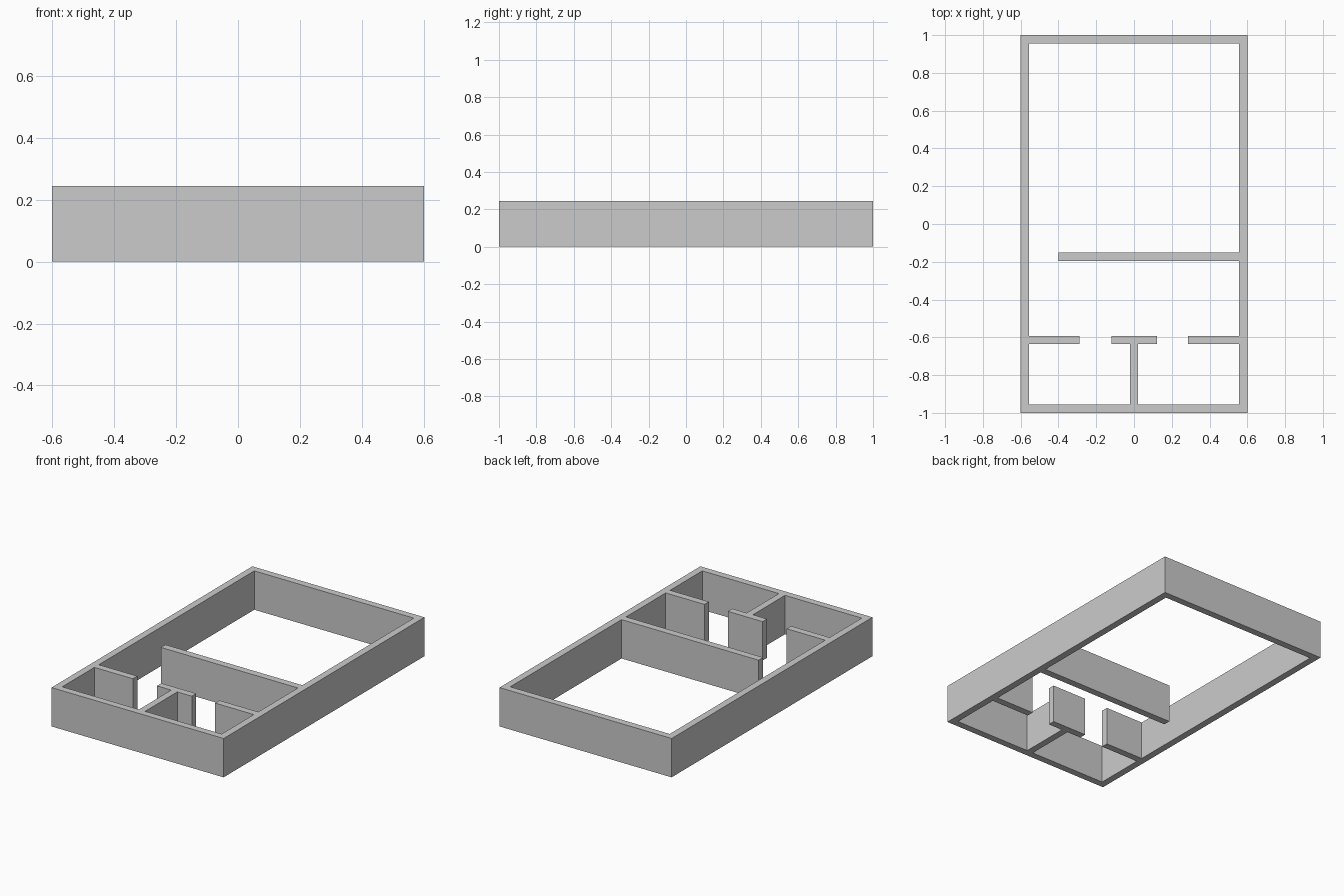
import bpy, bmesh

if "Cube" in bpy.data.objects:
    bpy.data.objects.remove(bpy.data.objects["Cube"])

H = 0.245          # wall height
T = 0.044          # wall thickness
W, L = 0.6, 1.0    # half width and half length of the plan
IN = W - T         # inner face of the side walls


def add_object(name, bm):
    bmesh.ops.recalc_face_normals(bm, faces=bm.faces)
    mesh = bpy.data.meshes.new(name)
    bm.to_mesh(mesh)
    bm.free()
    bpy.context.collection.objects.link(bpy.data.objects.new(name, mesh))


def rect(bm, x0, x1, y0, y1, z):
    return [bm.verts.new(p) for p in
            ((x0, y0, z), (x1, y0, z), (x1, y1, z), (x0, y1, z))]


def wall(name, x0, x1, y0, y1):
    bm = bmesh.new()
    base = bm.faces.new(rect(bm, x0, x1, y0, y1, 0))
    grown = bmesh.ops.extrude_face_region(bm, geom=[base], use_keep_orig=True)
    top = [v for v in grown["geom"] if isinstance(v, bmesh.types.BMVert)]
    bmesh.ops.translate(bm, vec=(0, 0, H), verts=top)
    add_object(name, bm)


# Outer walls: one continuous mitred ring
bm = bmesh.new()
loops = [rect(bm, -x, x, -y, y, z) for x, y, z in
         ((W, L, 0), (W, L, H), (IN, L - T, H), (IN, L - T, 0))]
for k in range(4):
    a, b = loops[k], loops[(k + 1) % 4]
    for i in range(4):
        j = (i + 1) % 4
        bm.faces.new((a[i], a[j], b[j], b[i]))
add_object("outer_walls", bm)

# Long partition, leaving a passage on the left
wall("hall_partition", -0.40, IN, -0.197, -0.152)

# Small-room front wall in three pieces with two door gaps
y0, y1 = -0.636, -0.592
wall("room_wall_left", -IN, -0.288, y0, y1)
wall("room_wall_middle", -0.12, 0.123, y0, y1)
wall("room_wall_right", 0.286, IN, y0, y1)

# Divider between the two small rooms
wall("room_divider", -0.021, 0.022, -L + T, y0)
